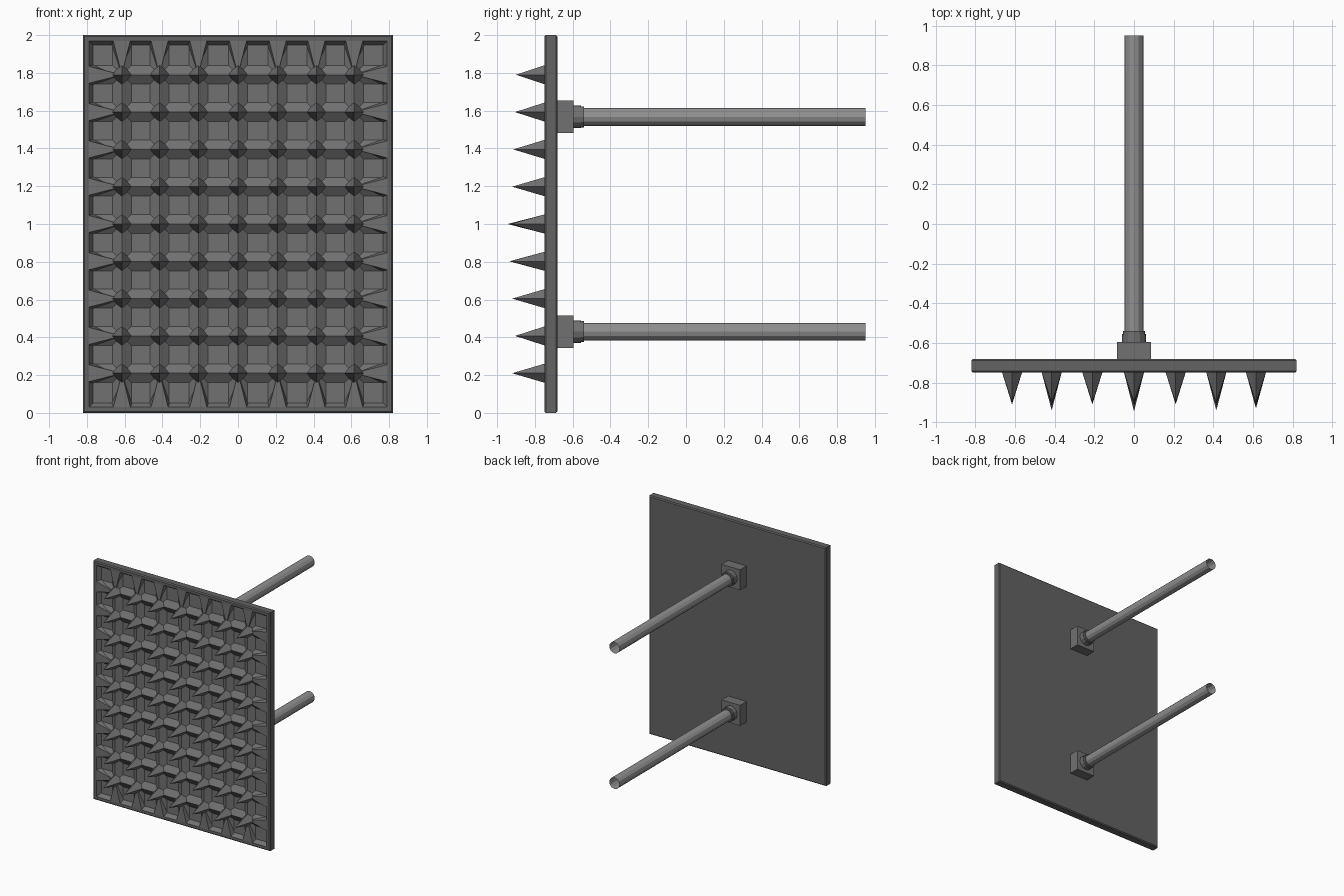
import bpy, bmesh, math
from mathutils import Matrix, Vector

if "Cube" in bpy.data.objects:
    bpy.data.objects.remove(bpy.data.objects["Cube"])


def material(name, v):
    m = bpy.data.materials.new(name)
    m.diffuse_color = (v, v, v, 1)
    m.use_nodes = True
    m.node_tree.nodes["Principled BSDF"].inputs["Base Color"].default_value = m.diffuse_color
    return m


FRAME = material("dark iron", 0.125)
PANEL = material("iron", 0.165)
PIPE = material("light steel", 0.28)

FRONT, FLOOR, BACK = -0.75, -0.715, -0.68
cols = [-0.615, -0.415, -0.21, 0, 0.21, 0.415, 0.615]
rows = [0.21 + 0.1975 * i for i in range(9)]


def finish(bm, name, mat):
    me = bpy.data.meshes.new(name)
    bm.to_mesh(me)
    bm.free()
    me.materials.append(mat)
    ob = bpy.data.objects.new(name, me)
    bpy.context.collection.objects.link(ob)
    return ob


def face(bm, pts):
    bm.faces.new([bm.verts.new(p) for p in pts])


def rect(x0, x1, z0, z1, y):
    return [(x0, y, z0), (x1, y, z0), (x1, y, z1), (x0, y, z1)]


# outer frame and flat back, as chamfered rings
bm = bmesh.new()
rings = [rect(-w, w, 1 - h, 1 + h, y) for w, h, y in
         [(0.79, 0.97, FRONT), (0.812, 0.992, FRONT), (0.82, 1, FRONT + 0.008),
          (0.82, 1, BACK - 0.008), (0.812, 0.992, BACK)]]
for a, b in zip(rings, rings[1:]):
    for i in range(4):
        j = (i + 1) % 4
        face(bm, [b[i], b[j], a[j], a[i]])
face(bm, rings[-1][::-1])
bmesh.ops.remove_doubles(bm, verts=bm.verts, dist=1e-5)
finish(bm, "plate_frame", FRAME)

# recessed cells whose sloping sides meet in ridges
bm = bmesh.new()
xs = [-0.79] + cols + [0.79]
zs = [0.03] + rows + [1.97]
for i in range(len(xs) - 1):
    for k in range(len(zs) - 1):
        x0, x1, z0, z1 = xs[i], xs[i + 1], zs[k], zs[k + 1]
        ins = [0.022 if e else 0.05 for e in
               (i == 0, i == len(xs) - 2, k == 0, k == len(zs) - 2)]
        a = rect(x0, x1, z0, z1, FRONT)
        b = rect(x0 + ins[0], x1 - ins[1], z0 + ins[2], z1 - ins[3], FLOOR)
        for s in range(4):
            t = (s + 1) % 4
            face(bm, [a[s], a[t], b[t], b[s]])
        face(bm, b)
bmesh.ops.remove_doubles(bm, verts=bm.verts, dist=1e-5)
finish(bm, "cell_panel", PANEL)

# flared webs joining the frame to the outermost spikes
bm = bmesh.new()


def web(spike, edge):
    s, e = Vector((spike[0], FRONT, spike[1])), Vector((edge[0], FRONT, edge[1]))
    d = (e - s).normalized()
    side = Vector((d.z, 0, -d.x))
    down = Vector((0, FLOOR - FRONT, 0))
    top = [s, e + side * 0.045, e - side * 0.045]
    low = [s + down, e + side * 0.06 + down, e - side * 0.06 + down]
    vt, vl = [[bm.verts.new(p) for p in q] for q in (top, low)]
    bm.faces.new(vt)
    bm.faces.new(vl[::-1])
    for i in range(3):
        j = (i + 1) % 3
        bm.faces.new([vt[j], vt[i], vl[i], vl[j]])


for x in cols:
    web((x, 0.21), (x, 0.03))
    web((x, 1.79), (x, 1.97))
for z in rows:
    web((-0.615, z), (-0.79, z))
    web((0.615, z), (0.79, z))
bmesh.ops.recalc_face_normals(bm, faces=bm.faces)
finish(bm, "edge_webs", PANEL)

# four-sided spikes of slightly uneven length
bm = bmesh.new()
row_len = [0.17, 0.155, 0.17, 0.185, 0.195, 0.17, 0.165, 0.155, 0.15]
col_len = [0.16, 0.19, 0.16, 0.195, 0.16, 0.19, 0.18]
for x, cl in zip(cols, col_len):
    for z, rl in zip(rows, row_len):
        n = min(cl, rl)
        r = 0.05 * (n + FLOOR - FRONT) / n
        p = [(x + r * math.cos(q * math.pi / 2), FLOOR, z + r * math.sin(q * math.pi / 2))
             for q in range(4)]
        for q in range(4):
            face(bm, [p[q], p[(q + 1) % 4], (x, FRONT - n, z)])
bmesh.ops.remove_doubles(bm, verts=bm.verts, dist=1e-5)
finish(bm, "spikes", PANEL)


def tube(name, r, y0, y1, z, mat, caps, sides=12):
    bm = bmesh.new()
    m = Matrix.Translation((0, (y0 + y1) / 2, z)) @ Matrix.Rotation(math.pi / 2, 4, 'X')
    bmesh.ops.create_cone(bm, cap_ends=caps, segments=sides, radius1=r, radius2=r,
                          depth=y1 - y0, matrix=m)
    finish(bm, name, mat)


# two push rods, each with a square mount and a stepped collar
for label, z in (("lower", 0.43), ("upper", 1.567)):
    bm = bmesh.new()
    bmesh.ops.create_cube(bm, size=1, matrix=Matrix.Translation((0, -0.638, z))
                          @ Matrix.Diagonal((0.172, 0.086, 0.172, 1)))
    finish(bm, label + "_mount", PANEL)
    tube(label + "_collar", 0.06, -0.6, -0.555, z, PANEL, True)
    tube(label + "_collar_lip", 0.056, -0.56, -0.54, z, PANEL, True)
    tube(label + "_rod", 0.047, -0.56, 0.95, z, PIPE, False)
